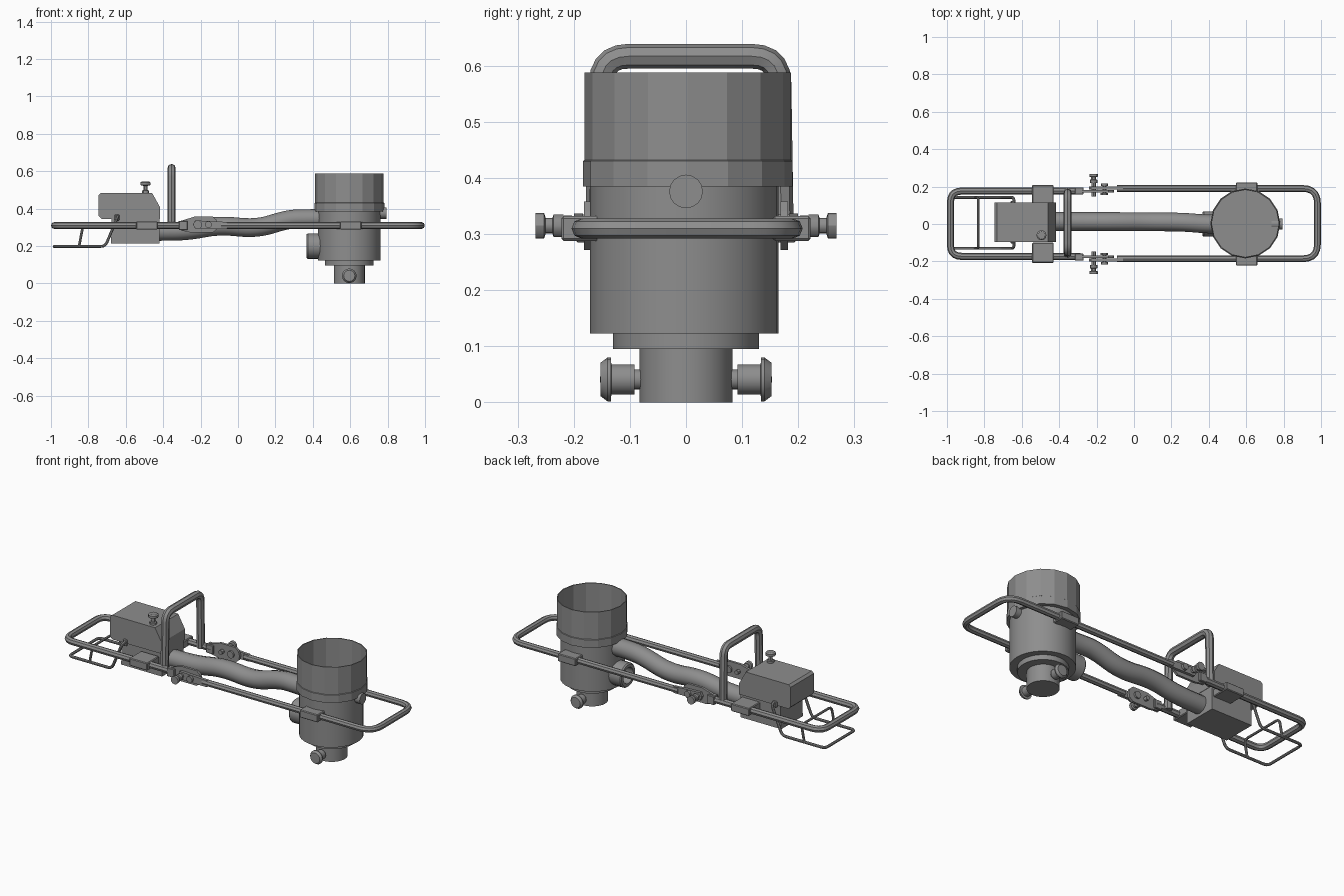
import bpy, bmesh, math
from mathutils import Vector

if "Cube" in bpy.data.objects:
    bpy.data.objects.remove(bpy.data.objects["Cube"])

AXES = {'x': Vector((1, 0, 0)), 'y': Vector((0, 1, 0)), 'z': Vector((0, 0, 1))}

# Dark metal used on every part
METAL = bpy.data.materials.new('dark_metal')
METAL.diffuse_color = (.27, .27, .27, 1)
METAL.use_nodes = True
METAL.node_tree.nodes["Principled BSDF"].inputs["Base Color"].default_value = METAL.diffuse_color


def finish(bm, name, smooth=None):
    bmesh.ops.recalc_face_normals(bm, faces=bm.faces)
    me = bpy.data.meshes.new(name)
    bm.to_mesh(me)
    bm.free()
    me.materials.append(METAL)
    ob = bpy.data.objects.new(name, me)
    bpy.context.collection.objects.link(ob)
    if smooth:
        shade(ob, smooth)
    return ob


def shade(ob, angle):
    bpy.ops.object.select_all(action='DESELECT')
    ob.select_set(True)
    bpy.context.view_layer.objects.active = ob
    bpy.ops.object.shade_smooth_by_angle(angle=math.radians(angle))


def lathe(name, profile, origin, axis='z', sides=16, sign=1, smooth=None):
    """Spin (radius, height) points about an axis; radius 0 closes an end."""
    w = AXES[axis] * sign
    u = AXES['y' if axis == 'x' else 'x']
    v = w.cross(u)
    o = Vector(origin)
    bm = bmesh.new()
    rings = []
    for r, h in profile:
        n = 1 if r == 0 else sides
        rings.append([bm.verts.new(o + w * h + r * (u * math.cos(a) + v * math.sin(a)))
                      for a in (2 * math.pi * i / sides for i in range(n))])
    for a, b in zip(rings, rings[1:]):
        for i in range(sides):
            j = (i + 1) % sides
            quad = [a[i % len(a)], a[j % len(a)], b[j % len(b)], b[i % len(b)]]
            bm.faces.new(list(dict.fromkeys(quad)))
    return finish(bm, name, smooth)


def extrude_xz(name, pts, y0, y1, bevel=0):
    """Extrude an x-z outline along y."""
    bm = bmesh.new()
    a = [bm.verts.new((x, y0, z)) for x, z in pts]
    b = [bm.verts.new((x, y1, z)) for x, z in pts]
    bm.faces.new(a)
    bm.faces.new(b)
    for i in range(len(a)):
        j = (i + 1) % len(a)
        bm.faces.new((a[i], a[j], b[j], b[i]))
    if bevel:
        bmesh.ops.bevel(bm, geom=bm.edges[:], offset=bevel, segments=1, affect='EDGES')
    return finish(bm, name)


def box(name, x, y, z, bevel=0):
    return extrude_xz(name, [(x[0], z[0]), (x[1], z[0]), (x[1], z[1]), (x[0], z[1])],
                      min(y), max(y), bevel)


def fillet(pts, radius, n):
    """Round the inner corners of a path."""
    pts = [Vector(p) for p in pts]
    out = [pts[0]]
    for p0, p, p1 in zip(pts, pts[1:], pts[2:]):
        a, b = p0 - p, p1 - p
        s = p + a.normalized() * min(radius, a.length * .45)
        e = p + b.normalized() * min(radius, b.length * .45)
        out += [s * (1 - t) ** 2 + p * 2 * t * (1 - t) + e * t * t
                for t in (k / n for k in range(n + 1))]
    return out + [pts[-1]]


def tube(name, pts, r, radius=.06, res=2, n=5):
    cu = bpy.data.curves.new(name, 'CURVE')
    cu.dimensions = '3D'
    cu.bevel_depth = r
    cu.bevel_resolution = res
    cu.use_fill_caps = True
    cu.materials.append(METAL)
    path = fillet(pts, radius, n)
    sp = cu.splines.new('POLY')
    sp.points.add(len(path) - 1)
    for q, p in zip(sp.points, path):
        q.co = (*p, 1)
    ob = bpy.data.objects.new(name, cu)
    bpy.context.collection.objects.link(ob)
    bpy.ops.object.select_all(action='DESELECT')
    ob.select_set(True)
    bpy.context.view_layer.objects.active = ob
    bpy.ops.object.convert(target='MESH')
    shade(bpy.context.object, 40)


PX = .595   # pot axis

# Pot: open upper can, lower body, flange and bottom neck
lathe('upper_can', [(.16, .385), (.187, .385), (.187, .43), (.184, .432), (.184, .588),
                    (.179, .588), (.179, .40), (0, .40)], (PX, .003, 0))
lathe('lower_body', [(0, .123), (.168, .123), (.168, .395), (0, .395)],
      (PX, -.003, 0), sides=32, smooth=30)
lathe('pot_flange', [(0, .095), (.13, .095), (.13, .13), (0, .13)],
      (PX, 0, 0), sides=32, smooth=30)
lathe('bottom_neck', [(0, 0), (.083, 0), (.083, .1), (0, .1)],
      (PX, 0, 0), sides=24, smooth=30)

# Pot fittings: end plug and hollow side port
lathe('end_plug', [(0, .14), (.03, .14), (.03, .198), (0, .198)],
      (PX, 0, .376), 'x', 16, smooth=30)
lathe('side_port', [(.068, .13), (.068, .222), (.062, .229), (.045, .229), (.045, .18), (0, .18)],
      (PX, 0, .2), 'x', 24, -1, smooth=30)

# Feed pipe
tube('feed_pipe', [(-.45, .013, .278), (-.27, .013, .28), (-.1, .013, .312), (.1, .012, .292),
                   (.27, .010, .345), (.38, 0, .347), (.47, 0, .347)], .05, .1, res=4, n=6)

# Carrying frame: two U-shaped rails and the arched handle
tube('right_rail', [(-.09, .19, .31), (.981, .19, .31), (.981, -.186, .31), (-.09, -.186, .31)],
     .018, .08)
tube('left_rail', [(-.286, .176, .31), (-.981, .176, .31), (-.981, -.173, .31), (-.286, -.173, .31)],
     .019, .06)
tube('arch_handle', [(-.355, -.158, .30), (-.355, -.15, .617), (-.355, .165, .617),
                     (-.355, .17, .30)], .022, .048)

for s, side in ((-1, 'front'), (1, 'back')):
    # Rail clamps
    box(side + '_pot_clamp', (.545, .66), (s * .155, s * .222), (.288, .332), .004)
    box(side + '_box_clamp', (-.545, -.43), (s * .1, s * .208), (.288, .332), .004)
    # Folding hinge: rail socket, plate and link
    box(side + '_hinge_socket', (-.315, -.27), (s * .158, s * .196), (.285, .335), .003)
    extrude_xz(side + '_hinge_plate',
               [(-.305, .283), (-.25, .272), (-.135, .272), (-.113, .29), (-.108, .315),
                (-.115, .34), (-.135, .358), (-.23, .358), (-.305, .335)], s * .168, s * .182)
    extrude_xz(side + '_hinge_link',
               [(-.24, .315), (-.23, .293), (-.06, .291), (-.06, .329), (-.23, .337)],
               s * .184, s * .2)
    # Hinge thumb screw and pivot bolt
    lathe(side + '_thumb_screw',
          [(0, -.05), (.012, -.05), (.012, .02), (.02, .02), (.02, .038), (.014, .04), (.014, .052),
           (.023, .055), (.023, .07), (0, .07)], (-.216, s * .198, .315), 'y', 12, s, 30)
    lathe(side + '_pivot_bolt', [(0, -.04), (.02, -.04), (.02, -.03), (.01, -.03), (.01, .008),
                                 (.018, .008), (.018, .022), (0, .022)],
          (-.158, s * .195, .315), 'y', 12, s, 30)
    # Drain knob on the pot neck
    lathe(side + '_drain_knob',
          [(0, .07), (.018, .07), (.018, .092), (.027, .092), (.027, .133), (.039, .134),
           (.039, .14), (.03, .152), (0, .153)], (PX, 0, .041), 'y', 16, s, 30)
    # Lid latch
    box(side + '_lid_latch', (-.66, -.634), (.01 + s * .1, .01 + s * .114), (.335, .37), .004)

# Burner box: lower case and chamfered lid
extrude_xz('lower_case', [(-.68, .213), (-.42, .213), (-.42, .346), (-.675, .346)],
           -.088, .108)
extrude_xz('lid', [(-.745, .36), (-.73, .346), (-.418, .346), (-.418, .41), (-.46, .485),
                   (-.732, .485), (-.745, .473)], -.095, .115)
lathe('lid_knob', [(0, -.01), (.019, -.01), (.019, .012), (.011, .014), (.011, .037), (.027, .041),
                   (.027, .055), (.02, .06), (0, .06)], (-.495, -.06, .485), 'z', 12, 1, 30)

# Wire rack with its raised hoop
tube('wire_rack', [(-.642, -.085, .36), (-.642, -.13, .36), (-.71, -.13, .198), (-.982, -.13, .198),
                   (-.982, .142, .198), (-.71, .142, .198), (-.642, .142, .36), (-.642, .1, .36)],
     .008, .025, n=3)
tube('rack_hoop', [(-.85, -.13, .198), (-.832, -.13, .292), (-.832, .142, .292), (-.85, .142, .198)],
     .007, .025, n=3)
